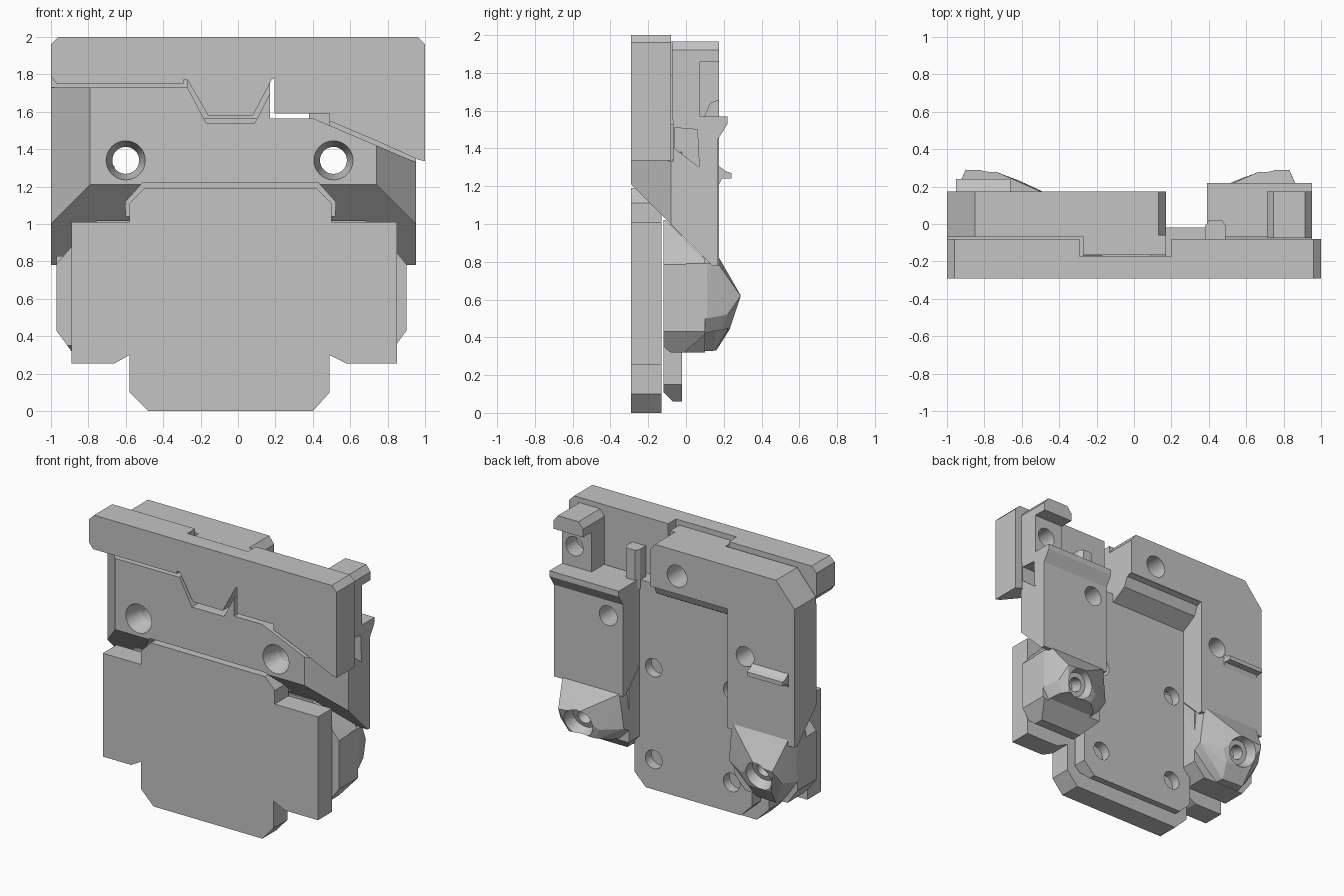
import bpy, bmesh, math
from mathutils import Vector

cube = bpy.data.objects.get("Cube")
if cube:
    bpy.data.objects.remove(cube, do_unlink=True)

grey = bpy.data.materials.new("light grey")
grey.use_nodes = True
colour = (0.55, 0.55, 0.55, 1)
grey.diffuse_color = colour
grey.node_tree.nodes["Principled BSDF"].inputs["Base Color"].default_value = colour
parts = []


def finish(name, bm, keep=True):
    bmesh.ops.recalc_face_normals(bm, faces=bm.faces)
    mesh = bpy.data.meshes.new(name)
    bm.to_mesh(mesh)
    bm.free()
    mesh.materials.append(grey)
    ob = bpy.data.objects.new(name, mesh)
    bpy.context.scene.collection.objects.link(ob)
    if keep:
        parts.append(ob)
    else:
        ob.hide_render = True
    return ob


def prism(name, pts, axis, a, b, keep=True):
    """Extrude a 2D profile along an axis; the profile uses the other two axes in order."""
    bm = bmesh.new()
    rings = []
    for d in (a, b):
        ring = []
        for p in pts:
            co = list(p)
            co.insert("xyz".index(axis), d)
            ring.append(bm.verts.new(co))
        rings.append(ring)
        bm.faces.new(ring)
    n = len(pts)
    for i in range(n):
        j = (i + 1) % n
        bm.faces.new((rings[0][i], rings[0][j], rings[1][j], rings[1][i]))
    return finish(name, bm, keep)


def box(name, x, y, z, keep=True):
    return prism(name, [(x[0], z[0]), (x[1], z[0]), (x[1], z[1]), (x[0], z[1])], "y", *y, keep)


def drill(centre, r1, r2, depth, direction=(0, 1, 0)):
    """Round cutter starting at centre and running along direction."""
    d = Vector(direction).normalized()
    bm = bmesh.new()
    bmesh.ops.create_cone(bm, cap_ends=True, segments=32, radius1=r1, radius2=r2, depth=depth)
    bmesh.ops.rotate(bm, verts=bm.verts, matrix=d.to_track_quat("Z", "Y").to_matrix())
    bmesh.ops.translate(bm, verts=bm.verts, vec=Vector(centre) + d * depth / 2)
    return finish("drill", bm, False)


def cut(ob, *cutters):
    for c in cutters:
        mod = ob.modifiers.new("cut", "BOOLEAN")
        mod.operation, mod.solver, mod.object = "DIFFERENCE", "EXACT", c
        bpy.context.view_layer.update()
        ob_eval = ob.evaluated_get(bpy.context.evaluated_depsgraph_get())
        mesh = bpy.data.meshes.new_from_object(ob_eval)
        ob.modifiers.clear()
        ob.data = mesh


# Front cover plate
prism("front_plate", [
    (-.48, 0), (.40, 0), (.49, .10), (.49, .30), (.58, .255), (.85, .255), (.85, 1.01),
    (.50, 1.01), (.50, 1.11), (.42, 1.19), (-.50, 1.19), (-.58, 1.11), (-.58, 1.01),
    (-.89, 1.01), (-.89, .255), (-.66, .255), (-.58, .30), (-.58, .10)], "y", -.29, -.13)

# Top bar with its zigzag lower edge
bar = prism("top_bar", [
    (-.96, 2), (.96, 2), (1, 1.96), (1, 1.335), (.96, 1.345), (.75, 1.44), (.49, 1.55),
    (.49, 1.59), (.195, 1.59), (.195, 1.78), (.18, 1.77), (.08, 1.58), (-.16, 1.58),
    (-.27, 1.77), (-.29, 1.77), (-.29, 1.75), (-.97, 1.75), (-1, 1.79), (-1, 1.96)],
    "y", -.29, -.08)
notch = box("bar_notch", (-.29, .20), (-.17, .1), (1.3, 2.2), False)
cut(bar, notch)

# Shared cutters: sloped underside, corner chamfers, cover recess, bolt holes
slope = prism("slope_cutter", [(-.5, 1.42), (.4, .52), (-.5, .52)], "x", -1.2, 1.2, False)
corners = [prism("corner_cutter", [(s, -.08), (s + k * .3, -.08), (s + k * .3, -.4), (s - k * .32, -.4)],
                 "z", .4, 1.9, False) for s, k in ((-1, -1), (.95, 1))]
recess = prism("cover_recess", [(-.60, .8), (-.60, 1.12), (-.51, 1.22), (.43, 1.22), (.52, 1.12),
                                (.52, .8)], "y", -.4, -.12, False)
bolts = [drill((x, -.5, 1.34), .072, .072, 1) for x in (-.6, .51)]
rims = [drill((x, -.30, 1.34), .107, .07, .15) for x in (-.6, .51)]
plate_holes = [drill((x, .1, z), .067, .067, .19, (0, -1, 0))
               for x in (-.355, .275) for z in (.28, .95)]

# Upper body, front half
body = prism("upper_body", [
    (-1, .78), (-1, 1.73), (-.27, 1.73), (-.17, 1.54), (.09, 1.54), (.172, 1.70),
    (.172, 1.565), (.40, 1.565), (.95, 1.33), (.95, .78)], "y", -.29, -.02)
cut(body, slope, *corners, recess, *bolts, *rims, plate_holes[1], plate_holes[3])

# Rear panel: broad upper band and one side column
panel = prism("rear_panel", [
    (-1, .78), (-1, 1.79), (-.85, 1.965), (.13, 1.965), (.17, 1.91), (.17, 1.65),
    (-.46, 1.65), (-.46, .78)], "y", -.07, .175)
band_hole = drill((-.05, .3, 1.78), .08, .08, .3, (0, -1, 0))
cut(panel, slope, bolts[0], band_hole)
prism("band_slope", [(-.07, 1.655), (.175, 1.655), (.13, 1.64), (.10, 1.57), (-.02, 1.5),
                     (-.07, 1.5)], "x", -.47, .17)
box("band_key", (-.27, .17), (-.165, -.06), (1.56, 1.965))

# Opposite side block with a projecting lip
block = prism("side_block", [(-.07, .78), (.17, .78), (.17, 1.45), (.22, 1.53), (.22, 1.57),
                             (-.07, 1.57)], "x", .39, .95)
pocket = prism("side_pocket", [(-.06, 1.40), (.07, 1.30), (.06, 1.50), (-.06, 1.51)],
               "x", .83, 1.1, False)
cut(block, slope, bolts[1], pocket)

# Hooked upright on the side block
hook = prism("hook_post", [(-.075, 1.55), (.075, 1.55), (.075, 1.86), (.175, 1.86), (.175, 1.965),
                           (-.075, 1.965)], "x", .71, .95)
hook_hole = drill((.85, .3, 1.72), .07, .07, .35, (0, -1, 0))
trims = [prism("hook_trim", [(e, 1.92), (e + k * .1, 1.92), (e + k * .1, 2.1), (e - k * .144, 2.1)],
               "y", -.3, .3, False) for e, k in ((.71, -1), (.95, 1))]
cut(hook, hook_hole, *trims)

# Small rounded locating tab
prism("locating_tab", [(.38, -.08), (.49, -.08), (.49, -.01), (.47, .02), (.40, .02), (.38, -.01)],
      "z", 1.5, 1.79)

# Lower rear plate
lower = prism("rear_plate", [(-.43, .06), (.34, .06), (.43, .15), (.43, 1.0), (-.52, 1.0),
                             (-.52, .15)], "y", -.12, -.02)
edge = prism("plate_edge_cutter", [(-.12, .11), (-.07, .06), (-.07, 0), (-.12, 0)],
             "x", -1, 1, False)
cut(lower, edge, *plate_holes)

# Angled screw bosses and lower side bodies, mirrored about the plate centre
above = prism("upper_limit", [(-.5, 1.415), (.4, .515), (.4, 1.415)], "x", -1.2, 1.2, False)
front_edge = prism("lower_edge_cutter", [(-.13, .36), (-.07, .31), (-.13, .31)],
                   "x", -1.2, 1.2, False)
under = prism("underside_cutter", [(-.02, .31), (.11, .425), (.3, .46), (.3, .2), (-.02, .2)],
              "x", 0, 1.2, False)
for side, top in ((1, .79), (-1, .83)):
    label = "left" if side == 1 else "right"

    def mx(x):
        return x if side == 1 else -x - .07

    pts = [(.90, .43), (.90, .785), (.82, .88), (.68, 1.02), (.39, 1.02), (.39, .42),
           (.48, .32), (.82, .32)]
    low = prism(label + "_lower_body", [(mx(x), z) for x, z in pts], "y", -.12, .10)
    cut(low, above, front_edge, under)

    bm = bmesh.new()
    for p in [(.83, .29, .62), (.68, .285, .63), (.54, .23, .52), (.58, .215, .43), (.78, .23, .44),
              (.86, .22, .52), (.42, .17, top), (.88, .17, top), (.90, .11, .50),
              (.90, .11, top), (.39, .0, top), (.39, .0, .45), (.39, .16, .54), (.56, .0, .32),
              (.80, .0, .32), (.60, .15, .33), (.77, .16, .33), (.90, .0, .45), (.90, .0, top)]:
        bm.verts.new((mx(p[0]), p[1], p[2]))
    bmesh.ops.convex_hull(bm, input=bm.verts)
    loose = [v for v in bm.verts if not v.link_faces]
    bmesh.ops.delete(bm, geom=loose, context="VERTS")
    boss = finish(label + "_screw_boss", bm)
    axis = Vector((0, -.95, .31)).normalized()
    seat = Vector((mx(.69), .25, .54))
    cut(boss, under, drill(seat - axis * .06, .13, .085, .12, axis),
        drill(seat, .05, .05, .17, axis))

# Small rear latch rib
prism("latch_rib", [(.17, 1.20), (.19, 1.24), (.24, 1.24), (.24, 1.27), (.21, 1.28), (.17, 1.31)],
      "x", -.95, -.66)

# Remove cutters, shade curved holes smoothly
for ob in [o for o in bpy.context.scene.objects if o.type == "MESH" and o.hide_render]:
    bpy.data.objects.remove(ob, do_unlink=True)
bpy.ops.object.select_all(action="DESELECT")
for ob in parts:
    ob.select_set(True)
bpy.context.view_layer.objects.active = parts[0]
bpy.ops.object.shade_smooth_by_angle(angle=math.radians(12))
